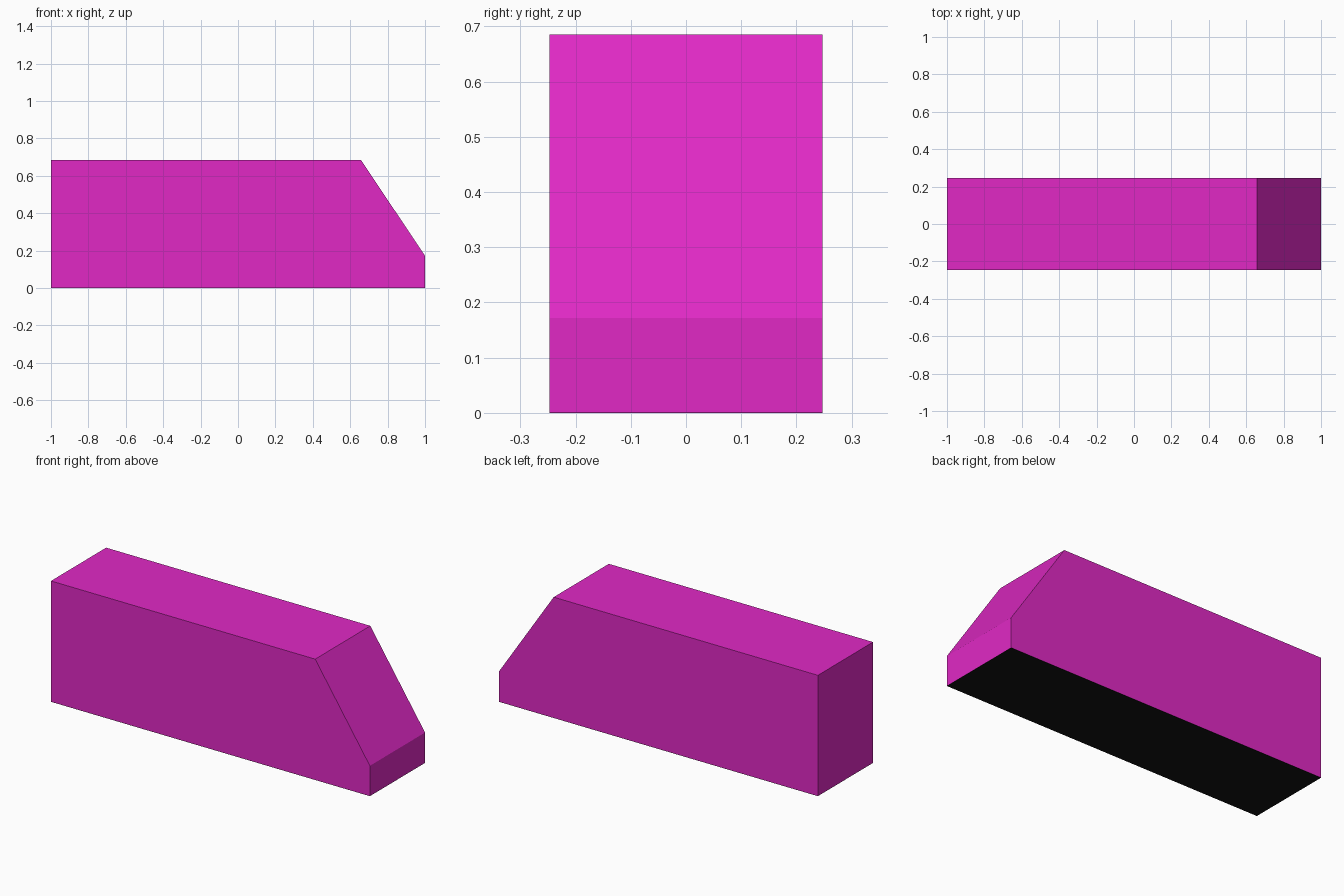
import bpy, bmesh

if "Cube" in bpy.data.objects:
    bpy.data.objects.remove(bpy.data.objects["Cube"])

HALF_W = 0.247


def material(name, color):
    m = bpy.data.materials.new(name)
    m.diffuse_color = (*color, 1.0)
    m.use_nodes = True
    m.node_tree.nodes["Principled BSDF"].inputs["Base Color"].default_value = m.diffuse_color
    return m


def finish(bm, name, mat):
    mesh = bpy.data.meshes.new(name)
    bmesh.ops.recalc_face_normals(bm, faces=bm.faces)
    bm.to_mesh(mesh)
    bm.free()
    mesh.materials.append(mat)
    obj = bpy.data.objects.new(name, mesh)
    bpy.context.collection.objects.link(obj)
    return obj


def extrude_profile(name, profile, mat):
    """Extrude an x-z outline across the full width in y."""
    bm = bmesh.new()
    face = bm.faces.new([bm.verts.new((x, -HALF_W, z)) for x, z in profile])
    new = bmesh.ops.extrude_face_region(bm, geom=[face])["geom"]
    verts = [v for v in new if isinstance(v, bmesh.types.BMVert)]
    bmesh.ops.translate(bm, verts=verts, vec=(0, 2 * HALF_W, 0))
    return finish(bm, name, mat)


magenta = material("magenta", (0.75, 0.022, 0.56))
black = material("black", (0.006, 0.006, 0.006))

# Body with sloped nose
extrude_profile("body", [(-1, 0.001), (1, 0.001), (1, 0.172),
                         (0.657, 0.685), (-1, 0.685)], magenta)

# Thin dark underside
extrude_profile("underside", [(-1, 0), (1, 0), (1, 0.001), (-1, 0.001)], black)
